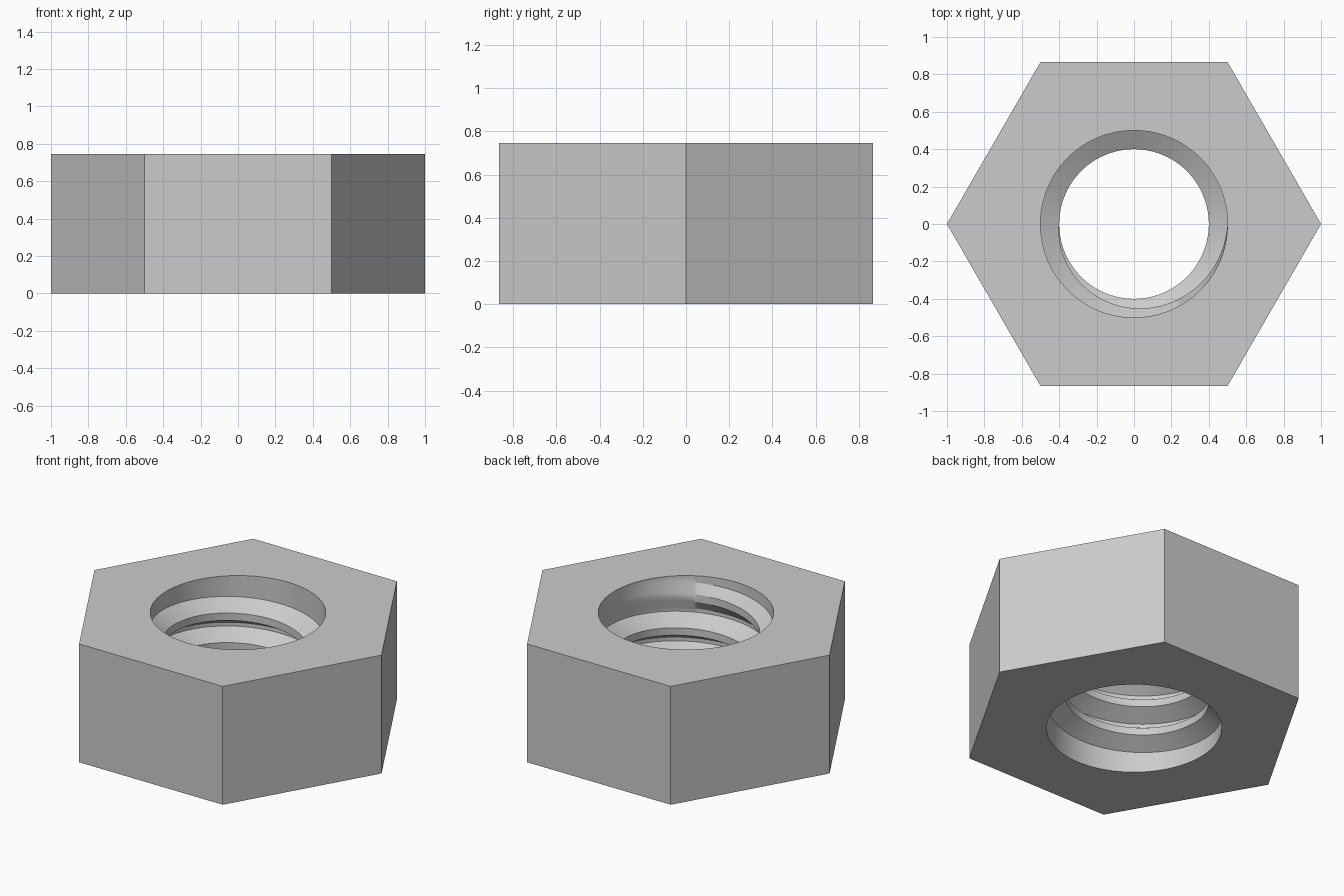
import bpy, bmesh, math

if "Cube" in bpy.data.objects:
    bpy.data.objects.remove(bpy.data.objects["Cube"])

HEIGHT = 0.745
PITCH = HEIGHT / 4
TURNS = 3
MAJOR, MINOR = 0.5, 0.4
STEPS = 120                      # segments around the bore, a multiple of 6
CREST = PITCH / 8                # half width of the flat thread crest
ROOT = PITCH * 7 / 16            # half width of the thread at its base

steel = bpy.data.materials.new("steel grey")
steel.diffuse_color = (0.6, 0.6, 0.6, 1)
steel.use_nodes = True
steel.node_tree.nodes["Principled BSDF"].inputs["Base Color"].default_value = steel.diffuse_color

bm = bmesh.new()


def polar(radius, step, z):
    a = 2 * math.pi * step / STEPS
    return bm.verts.new((radius * math.cos(a), radius * math.sin(a), z))


def bore_column(step):
    """Vertical slice of the bore: bottom rim, thread ridges, top rim."""
    column = [polar(MAJOR, step, 0)]
    for turn in range(TURNS):
        t = turn + step / STEPS
        # the thread fades in and out over half a turn
        fade = min(1, 2 * t, 2 * (TURNS - t))
        crest_radius = MAJOR - (MAJOR - MINOR) * fade
        centre = PITCH * (0.5 + t)
        column += [polar(MAJOR, step, centre - ROOT),
                   polar(crest_radius, step, centre - CREST),
                   polar(crest_radius, step, centre + CREST),
                   polar(MAJOR, step, centre + ROOT)]
    return column + [polar(MAJOR, step, HEIGHT)]


# threaded bore
columns = [bore_column(i) for i in range(STEPS + 1)]
for a, b in zip(columns, columns[1:]):
    for j in range(len(a) - 1):
        bm.faces.new((a[j], a[j + 1], b[j + 1], b[j]))

# hexagonal sides and the flat top and bottom around the bore
low = [polar(1, k * STEPS / 6, 0) for k in range(6)]
high = [polar(1, k * STEPS / 6, HEIGHT) for k in range(6)]
side = STEPS // 6
for k in range(6):
    n = (k + 1) % 6
    bm.faces.new((low[k], low[n], high[n], high[k]))
    arc = columns[k * side:(k + 1) * side + 1]
    bm.faces.new([high[k], high[n]] + [c[-1] for c in reversed(arc)])
    bm.faces.new([low[n], low[k]] + [c[0] for c in arc])

bmesh.ops.remove_doubles(bm, verts=bm.verts, dist=1e-5)

mesh = bpy.data.meshes.new("hex_nut")
bm.to_mesh(mesh)
bm.free()
mesh.materials.append(steel)
nut = bpy.data.objects.new("hex_nut", mesh)
bpy.context.collection.objects.link(nut)
bpy.context.view_layer.objects.active = nut
nut.select_set(True)
bpy.ops.object.shade_smooth_by_angle(angle=math.radians(30))
